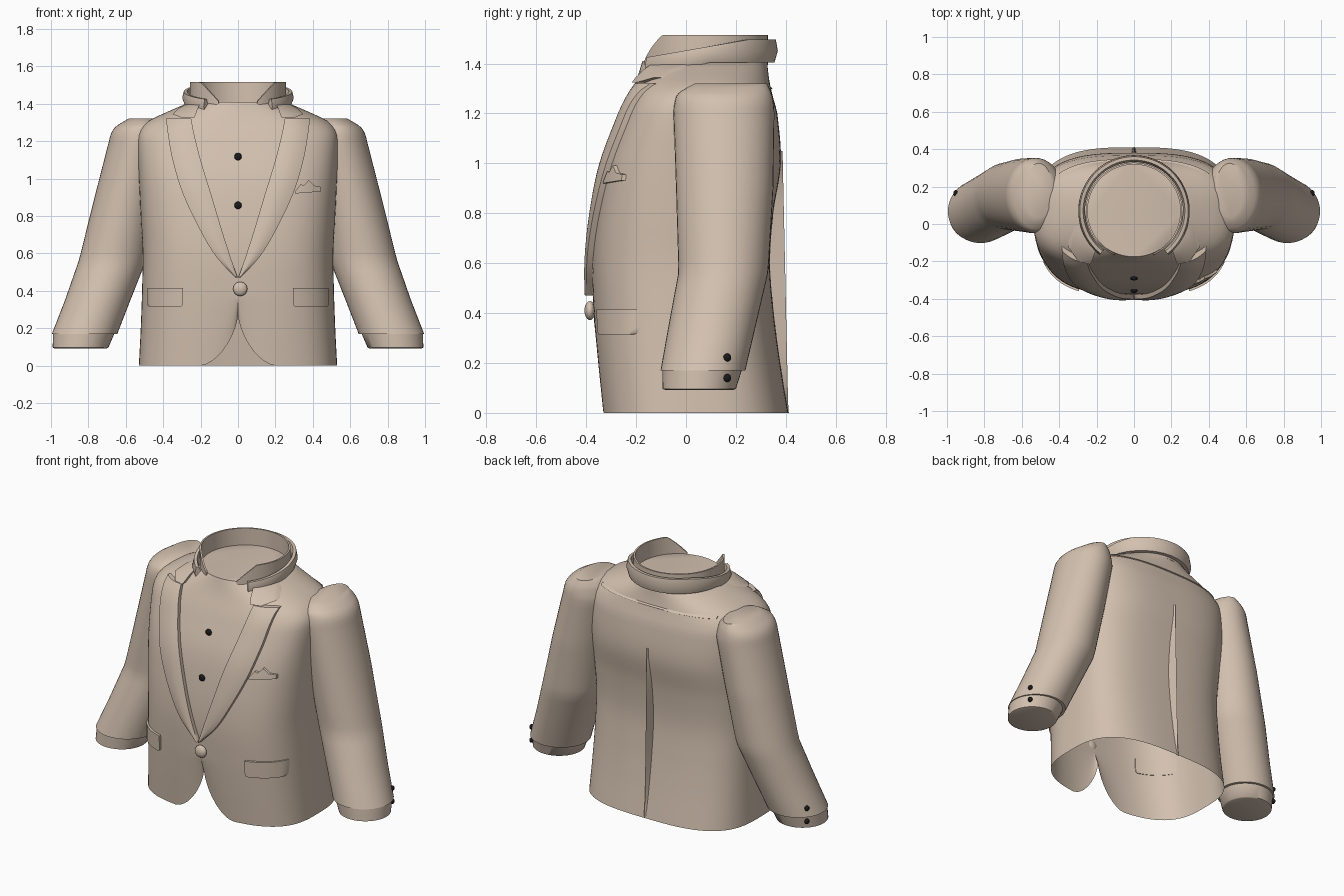
import bpy, bmesh, math
from mathutils import Vector

if "Cube" in bpy.data.objects:
    bpy.data.objects.remove(bpy.data.objects["Cube"])


def material(name, rgb):
    m = bpy.data.materials.new(name)
    m.diffuse_color = (*rgb, 1)
    m.use_nodes = True
    m.node_tree.nodes["Principled BSDF"].inputs["Base Color"].default_value = m.diffuse_color
    return m


CLOTH = material("beige cloth", (0.65, 0.53, 0.43))
BLACK = material("black button", (0.01, 0.01, 0.01))


def finish(obj, mat, angle=40):
    obj.data.materials.append(mat)
    bpy.ops.object.select_all(action='DESELECT')
    obj.select_set(True)
    bpy.context.view_layer.objects.active = obj
    bpy.ops.object.shade_smooth_by_angle(angle=math.radians(angle))
    return obj


def loft(name, rings, cap_a=True, cap_b=True, mat=CLOTH, closed=True, angle=40):
    """Skin a list of equal-length point rings."""
    bm = bmesh.new()
    vr = [[bm.verts.new(p) for p in r] for r in rings]
    n = len(vr[0])
    for lo, hi in zip(vr, vr[1:]):
        for i in range(n if closed else n - 1):
            j = (i + 1) % n
            bm.faces.new((lo[i], lo[j], hi[j], hi[i]))
    if cap_a:
        bm.faces.new(vr[0])
    if cap_b:
        bm.faces.new(vr[-1])
    bmesh.ops.recalc_face_normals(bm, faces=bm.faces)
    me = bpy.data.meshes.new(name)
    bm.to_mesh(me)
    bm.free()
    obj = bpy.data.objects.new(name, me)
    bpy.context.collection.objects.link(obj)
    return finish(obj, mat, angle)


def curve(table, z, smooth=True):
    """Interpolate a table of (z, value, ...) rows."""
    z = min(max(z, table[0][0]), table[-1][0])
    k = max(i for i in range(len(table) - 1) if table[i][0] <= z)
    p, q = table[k], table[k + 1]
    h = q[0] - p[0]
    t = (z - p[0]) / h
    out = []
    for c in range(1, len(p)):
        if not smooth:
            out.append(p[c] + (q[c] - p[c]) * t)
            continue
        o = table[max(k - 1, 0)]
        r = table[min(k + 2, len(table) - 1)]
        m0 = (q[c] - o[c]) / (q[0] - o[0]) * h
        m1 = (r[c] - p[c]) / (r[0] - p[0]) * h
        out.append((2*t**3 - 3*t*t + 1)*p[c] + (t**3 - 2*t*t + t)*m0
                   + (3*t*t - 2*t**3)*q[c] + (t**3 - t*t)*m1)
    return out


# Torso profile: z, half width, front y, back y, middle y, squareness
TORSO = [(0, .53, -.336, .41, .03, 3), (.2, .52, -.355, .378, .03, 3),
         (.4, .513, -.37, .352, .03, 3), (.6, .51, -.376, .337, .03, 3),
         (.8, .52, -.36, .35, .03, 3), (1.0, .53, -.325, .38, .03, 3),
         (1.2, .537, -.255, .366, .04, 3), (1.26, .525, -.23, .35, .05, 2.9),
         (1.31, .475, -.208, .338, .06, 2.7), (1.36, .37, -.19, .33, .07, 2.3),
         (1.41, .255, -.175, .325, .075, 2)]


def front_y(x, z):
    a, f, b, m, n = curve(TORSO, z)
    return m - (m - f) * (1 - min(abs(x) / a, .985) ** n) ** (1 / n)


def torso_ring(z0):
    a, f, b, m, n = curve(TORSO, z0)
    degs = list(range(0, 360, 3)) + [270 + s * d for s in (-1, 1) for d in (.4, 1, 1.9, 4.5)]
    ring = []
    for d in sorted(degs):
        c, s = math.cos(math.radians(d)), math.sin(math.radians(d))
        r = (abs(c) ** n + abs(s) ** n) ** (-1 / n)
        x, y, z = a * r * c, m + (b - m if s > 0 else m - f) * r * s, z0
        # rounded cutaway at the front opening
        if s < 0 and abs(x) < .2 and z0 < .36:
            cut = .27 * (1 - (abs(x) / .2) ** .7) ** 1.6
            z = cut + (.36 - cut) * z0 / .36
        ring.append((x, y, z))
    return ring


heights = [i * .03 for i in range(42)] + [1.26, 1.285, 1.31, 1.335, 1.36, 1.385, 1.41]
loft("jacket_body", [torso_ring(z) for z in heights], cap_a=False)

# Centre back vent ridge
rings = []
for i in range(26):
    z = 1.05 * i / 25
    y0, y1 = curve(TORSO, z)[2], .41 - .022 * z
    y1 = max(y1, y0 + .002)
    rings.append([(-.012, y0 - .004, z), (0, y1, z), (.012, y0 - .004, z)])
loft("back_vent", rings, angle=30)


def plate(name, pairs, off, steps=8, roll=0):
    """Raised panel following the torso front; pairs are opposite edge points (x, z)."""
    rings = []
    for (x0, z0), (x1, z1) in pairs:
        outer, inner = [], []
        for i in range(steps + 1):
            u = i / steps
            x, z = x0 + (x1 - x0) * u, z0 + (z1 - z0) * u
            y = front_y(x, z)
            outer.append((x, y - off - roll * math.sin(math.pi * u), z))
            inner.append((x, y + .004, z))
        rings.append(outer + inner[::-1])
    return loft(name, rings)


# Lapel edges: z, inner x, outer x
LAPEL = [(.47, .002, .012), (.58, .04, .115), (.72, .085, .2), (.92, .145, .295),
         (1.1, .2, .35), (1.24, .235, .375), (1.32, .25, .385)]
# Collar tab edges: z, inner x, outer x
TAB = [(1.325, .235, .3), (1.345, .225, .35), (1.375, .215, .32), (1.405, .2, .262)]
# Sleeve rings: z, centre x, half width, centre y, half depth
SLEEVE = [(.17, .82, .175, .068, .17), (.35, .75, .175, .105, .175),
          (.565, .67, .18, .15, .18), (.9, .597, .17, .155, .195),
          (1.2, .53, .16, .152, .202), (1.25, .528, .147, .153, .197),
          (1.285, .52, .125, .157, .184), (1.32, .51, .075, .18, .145)]


def ellipse(cx, rx, cy, ry, z, n=40):
    return [(cx + rx * math.cos(2 * math.pi * i / n),
             cy + ry * math.sin(2 * math.pi * i / n), z) for i in range(n)]


def ball(name, loc, scale, mat):
    bpy.ops.mesh.primitive_uv_sphere_add(segments=20, ring_count=12, location=loc)
    obj = bpy.context.object
    obj.name = name
    obj.scale = scale
    return finish(obj, mat, 60)


for s, side in ((-1, "right"), (1, "left")):
    # Lapel and notched collar tab
    zs = [.47 + .85 * i / 30 for i in range(31)]
    edges = [(z, *curve(LAPEL, z)) for z in zs]
    plate(side + "_lapel", [((s * a, z), (s * b, z)) for z, a, b in edges], .024, 8, .008)
    plate(side + "_collar_tab", [((s * a, z), (s * b, z)) for z, a, b in TAB], .035)

    # Pocket flap with softened lower corners
    flap = [(.315, .305, .475), (.323, .297, .483), (.34, .295, .485), (.415, .295, .485)]
    plate(side + "_pocket_flap", [((s * a, z), (s * b, z)) for z, a, b in flap], .016, 12)

    # Sleeve and shirt cuff
    zs = [.17 + 1.03 * i / 24 for i in range(25)] + [1.225, 1.25, 1.27, 1.285, 1.305, 1.32]
    rings = []
    for z in zs:
        cx, rx, cy, ry = curve(SLEEVE, z, smooth=z > 1.2)
        rings.append(ellipse(s * cx, rx, cy, ry, z))
    loft(side + "_sleeve", rings, angle=50)
    loft(side + "_cuff", [ellipse(s * .842, .14, .053, .135, .092),
                          ellipse(s * .842, .149, .053, .147, .096),
                          ellipse(s * .824, .165, .065, .16, .175)], angle=50)
    for z in (.14, .222):
        ball(side + "_sleeve_button", (s * .953, .165, z), (.013, .016, .016), BLACK)

# Pocket square with folded peaks
square = [(.305, .92, .93), (.335, .922, .97), (.352, .923, .962), (.378, .925, .992),
          (.41, .928, .962), (.445, .932, .955)]
plate("pocket_square", [((x, lo), (x, hi)) for x, lo, hi in square], .016, 4)

# Front buttons
ball("jacket_button", (.012, -.385, .41), (.038, .022, .038), CLOTH)
for z in (.857, 1.117):
    ball("shirt_button", (0, front_y(0, z) - .004, z), (.02, .012, .02), BLACK)

# Standing shirt collar with an open V at the front
N = 72
outline = [(-.01, 0), (0, 0), (0, 1), (-.01, 1)]
rings = []
for i in range(N + 1):
    t = math.radians(-66 + 312 * i / N)
    c, sn = math.cos(t), math.sin(t)
    top = 1.515
    if sn < 0:
        top = min(top, 1.41 + max(abs(c) * .255 - .1, .004) * 1.08)
    rings.append([((.258 + d) * c, .07 + (.258 + d) * sn, 1.395 + (top - 1.395) * h)
                  for d, h in outline])
loft("shirt_collar", rings)

# Folded jacket collar wrapping the back and sides of the neck
rings = []
for i in range(N + 1):
    t = math.radians(-52 + 284 * i / N)
    c, sn = math.cos(t), math.sin(t)
    k = (sn + .79) / 1.79
    hi = 1.425 + .072 * min(1, k * 1.25)
    lo = 1.345 + .06 * min(1, k * 2)
    pts = [(.262, lo), (.285, lo), (.298, (lo + hi) / 2), (.29, hi), (.272, hi), (.262, hi - .03)]
    rings.append([(r * c, .07 + r * sn, z) for r, z in pts])
loft("jacket_collar", rings, angle=50)

# Lower collar edge and straight yoke seam across the back
rings = []
for i in range(41):
    x = -.4 + .8 * i / 40
    a, f, b, m, n = curve(TORSO, 1.3)
    y = m + (b - m) * (1 - (abs(x) / a) ** n) ** (1 / n)
    rings.append([(x, y - .01, 1.315), (x, y + .007, 1.3), (x, y - .01, 1.29)])
loft("back_yoke_seam", rings)
